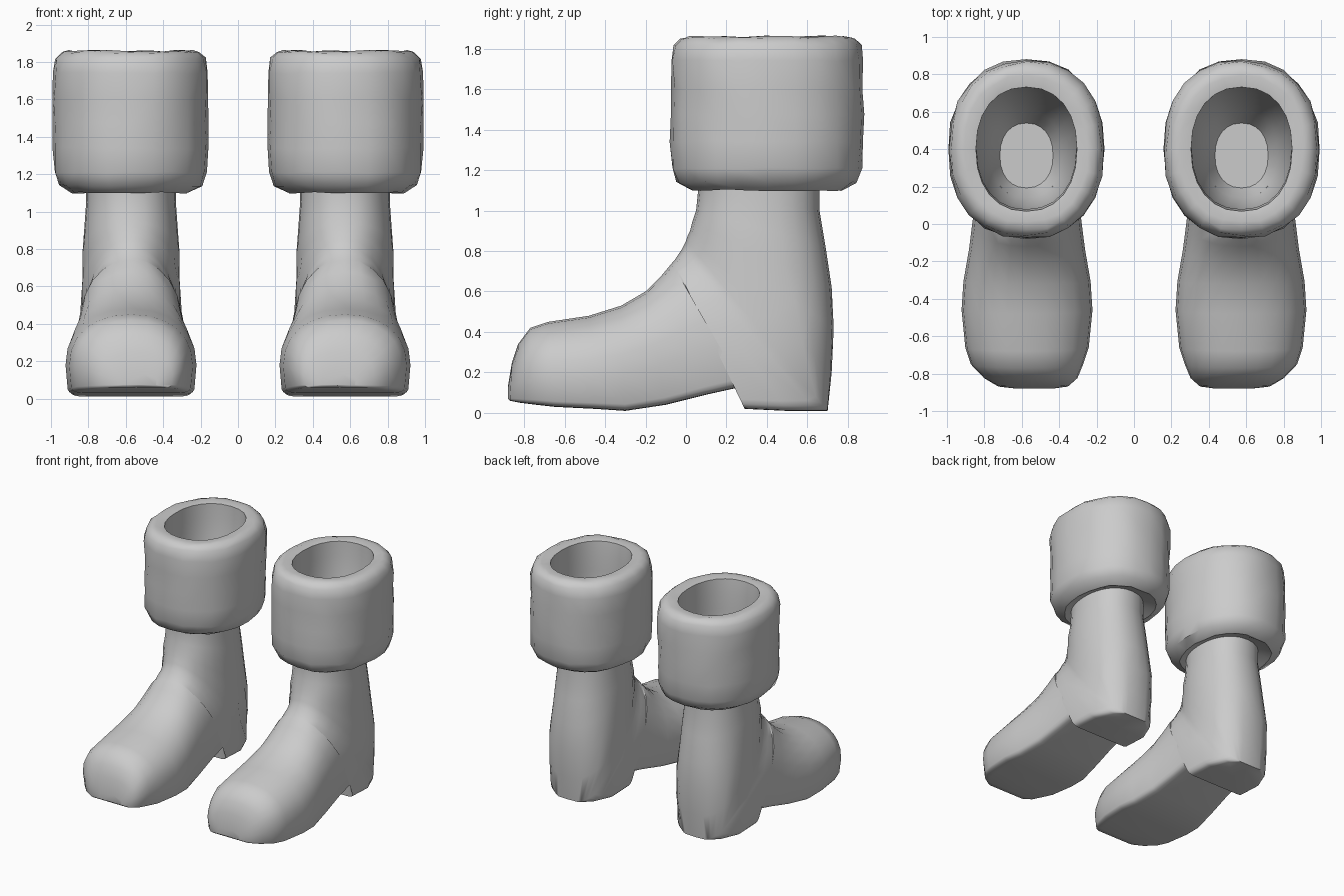
import bpy, bmesh, math, random
from mathutils import Vector

cube = bpy.data.objects.get("Cube")
if cube:
    bpy.data.objects.remove(cube, do_unlink=True)

SEGMENTS = 24
GREY = (0.6, 0.6, 0.6, 1)
material = bpy.data.materials.new("soft_grey")
material.use_nodes = True
material.diffuse_color = GREY
material.node_tree.nodes["Principled BSDF"].inputs["Base Color"].default_value = GREY


def signed_power(value, exponent):
    if abs(value) < 1e-6:
        return 0
    return math.copysign(abs(value) ** exponent, value)


def directions():
    """Sine and cosine of every step around a ring."""
    for step in range(SEGMENTS):
        angle = math.tau * step / SEGMENTS
        yield math.sin(angle), math.cos(angle)


def loft(name, rings, side, cap_index):
    """Skin closed rings, cap one end, and place on the given side."""
    bm = bmesh.new()
    loops = [[bm.verts.new((side * p.x, p.y, p.z)) for p in ring] for ring in rings]
    for lower, upper in zip(loops, loops[1:]):
        for i in range(SEGMENTS):
            bm.faces.new((lower[i - 1], lower[i], upper[i], upper[i - 1]))
    bm.faces.new(loops[cap_index])
    bmesh.ops.recalc_face_normals(bm, faces=bm.faces[:])
    mesh = bpy.data.meshes.new(name)
    bm.to_mesh(mesh)
    bm.free()
    mesh.materials.append(material)
    part = bpy.data.objects.new(name, mesh)
    bpy.context.collection.objects.link(part)
    bpy.ops.object.select_all(action="DESELECT")
    part.select_set(True)
    bpy.context.view_layer.objects.active = part
    bpy.ops.object.shade_smooth_by_angle(angle=math.radians(42))


def boot_ring(front_y, front_z, back_y, back_z, half_width, square=0.15, taper=0.95):
    """Section from the instep to the sole or heel, squared off on the far side."""
    split = 0.5 + 0.18 * (1 - square)
    # The toe tip curves slightly inwards
    centre_x = 0.572 - 0.4 * max(0, -front_y - 0.78)
    front = Vector((centre_x, front_y, front_z))
    back = Vector((centre_x, back_y, back_z))
    ring = []
    for sine, cosine in directions():
        if cosine >= 0:
            along = split * (1 - cosine ** 0.9)
            across = half_width * signed_power(sine, 0.9)
        else:
            down = abs(cosine) ** square
            along = split + (1 - split) * down
            across = half_width * signed_power(sine, square) * (1 - (1 - taper) * down ** 3)
        point = front.lerp(back, along)
        point.x += across
        ring.append(point)
    return ring


# Sections: front y and z, back y and z, half width
SOLE_SECTIONS = [
    (-.88, .13, -.88, .07, .1),
    (-.86, .25, -.87, .06, .19),
    (-.83, .34, -.82, .05, .25),
    (-.77, .42, -.74, .04, .3),
    (-.68, .45, -.65, .03, .33),
    (-.48, .48, -.45, .02, .35),
    (-.32, .53, -.3, .01, .34),
    (-.2, .6, -.1, .04, .31),
    (-.12, .68, .1, .09, .29),
    (-.07, .74, .28, .13, .28),
    (-.06, .75, .29, .02, .28),
    (-.04, .78, .5, .01, .28),
]
# The same, then squareness and taper, as the heel rounds into the shaft
HEEL_SECTIONS = [
    (-.02, .81, .64, .01, .27, .15, .72),
    (0, .85, .7, .01, .27, .2, .42),
    (.01, .88, .72, .2, .27, .5, .6),
    (.02, .9, .73, .42, .26, .7, .9),
]
SHAFT_SECTIONS = [
    (.03, .94, .72, .62, .26),
    (.05, 1, .69, .82, .25),
    (.06, 1.1, .66, 1, .24),
    (.06, 1.2, .66, 1.2, .24),
]


def boot_rings():
    rings = [boot_ring(*section) for section in SOLE_SECTIONS + HEEL_SECTIONS]
    rings += [boot_ring(*section, square=0.9, taper=1) for section in SHAFT_SECTIONS]
    return rings


def cuff_ring(rng, z, radius_x, radius_y, centre_y, bump):
    """Slightly squared oval with a little random fluff."""
    ring = []
    for sine, cosine in directions():
        swell = 1 + bump * rng.uniform(-1, 1)
        ring.append(Vector((
            0.575 + radius_x * swell * signed_power(sine, 0.9),
            centre_y + radius_y * swell * signed_power(cosine, 0.9),
            z + bump * rng.uniform(-1, 1) / 3,
        )))
    return ring


# Cuff outline below and above its barrel: height, radius
CUFF_BOTTOM = [(1.14, .2), (1.12, .26), (1.1, .31), (1.14, .38), (1.21, .41)]
CUFF_TOP = [(1.82, .4), (1.85, .37), (1.86, .33), (1.85, .27)]
BARREL_STEPS = 4
WELL_STEPS = 8


def cuff_rings():
    rng = random.Random(4)
    barrel = [(1.34 + 0.4 * i / (BARREL_STEPS - 1), 0.415) for i in range(BARREL_STEPS)]
    rings = []
    for z, radius in CUFF_BOTTOM + barrel + CUFF_TOP:
        bump = 0.015 if radius > 0.3 else 0
        rings.append(cuff_ring(rng, z, radius, radius + 0.062, 0.4, bump))
    # Rounded well down into the shaft
    for i in range(1, WELL_STEPS):
        depth = i / WELL_STEPS
        radius = 0.267 * math.sqrt(1 - depth ** 2.5)
        rings.append(cuff_ring(rng, 1.85 - 0.95 * depth, radius, radius * 1.22, 0.41 - 0.05 * depth, 0))
    return rings


# Matching left and right boots
for label, side in (("left", 1), ("right", -1)):
    loft(label + "_boot", boot_rings(), side, cap_index=0)
    loft(label + "_fluffy_cuff", cuff_rings(), side, cap_index=-1)
